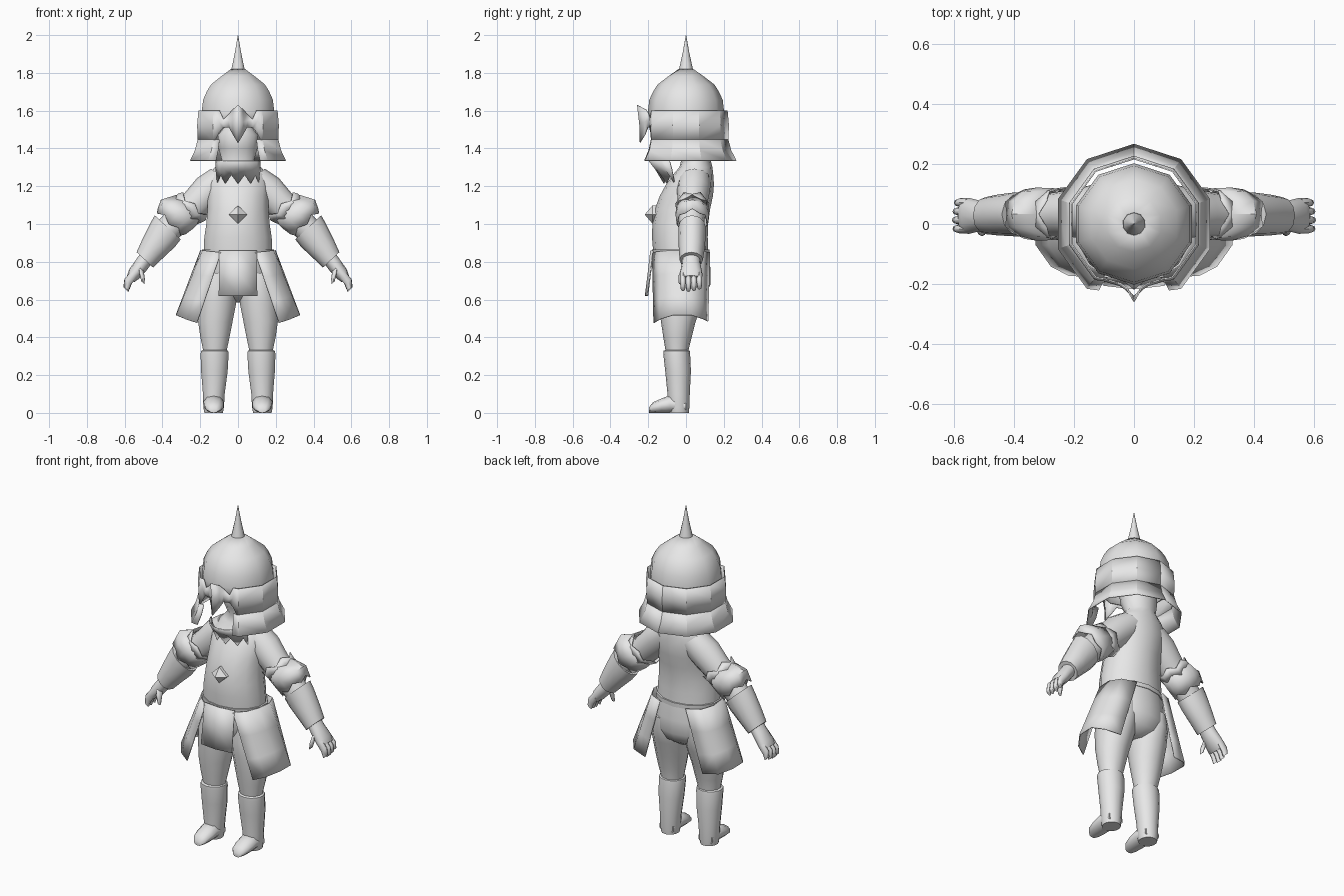
import bpy, bmesh
from math import sin, cos, pi, radians
from mathutils import Vector

cube = bpy.data.objects.get("Cube")
if cube:
    bpy.data.objects.remove(cube)

grey = bpy.data.materials.new("plain grey")
grey.use_nodes = True
grey.diffuse_color = (0.8, 0.8, 0.8, 1)
grey.node_tree.nodes["Principled BSDF"].inputs["Base Color"].default_value = (0.8, 0.8, 0.8, 1)

X, Y, Z = Vector((1, 0, 0)), Vector((0, 1, 0)), Vector((0, 0, 1))


def skin(name, rings, closed=True, caps=True, mirror=False, thick=0, angle=40):
    """Join rows of points into a surface."""
    bm = bmesh.new()
    rows = [[bm.verts.new(p) for p in ring] for ring in rings]
    n = len(rows[0])
    for a, b in zip(rows, rows[1:]):
        for i in range(n if closed else n - 1):
            j = (i + 1) % n
            bm.faces.new((a[i], a[j], b[j], b[i]))
    if closed and caps:
        bm.faces.new(rows[0])
        bm.faces.new(rows[-1])
    bmesh.ops.remove_doubles(bm, verts=bm.verts, dist=0.0005)
    bmesh.ops.recalc_face_normals(bm, faces=bm.faces)
    mesh = bpy.data.meshes.new(name)
    bm.to_mesh(mesh)
    bm.free()
    mesh.materials.append(grey)
    ob = bpy.data.objects.new(name, mesh)
    bpy.context.collection.objects.link(ob)
    bpy.ops.object.select_all(action='DESELECT')
    bpy.context.view_layer.objects.active = ob
    ob.select_set(True)
    bpy.ops.object.shade_smooth_by_angle(angle=radians(angle))
    if thick:
        mod = ob.modifiers.new("thickness", 'SOLIDIFY')
        mod.thickness = thick
        mod.offset = 0
    if mirror:
        ob.modifiers.new("mirror", 'MIRROR')
    return ob


def ring(c, ru, rv, u=X, v=Y, sides=14, zig=None):
    """Ellipse of points; zig pushes every second point along a vector."""
    pts = []
    for i in range(sides):
        t = pi / 2 + 2 * pi * i / sides
        p = Vector(c) + u * ru * cos(t) + v * rv * sin(t)
        pts.append(p + zig if zig and i % 2 else p)
    return pts


def body(name, rows, **kw):
    """Loft of level rings: height, x, half width, front y, back y."""
    return skin(name, [ring((x, (f + b) / 2, z), w, (b - f) / 2)
                       for z, x, w, f, b in rows], **kw)


def polar(phi, r, z):
    """Point on a ten-sided ring; phi in degrees away from the front."""
    off = abs(phi) % 36 - 18
    r *= cos(pi / 10) / cos(radians(off))
    return Vector((r * sin(radians(phi)), -r * cos(radians(phi)), z))


# Helmet dome and spike
dome = [(1.52, .2), (1.59, .2), (1.656, .192), (1.70, .172), (1.737, .148), (1.78, .092), (1.818, .038)]
skin("helmet_dome", [ring((0, 0, z), r, r, sides=10) for z, r in dome], caps=False, thick=.005, angle=60)
spike = [(1.81, .039), (1.85, .03), (1.91, .017), (2.0, .001)]
skin("helmet_spike", [ring((0, 0, z), r, r, sides=10) for z, r in spike])

# Brow band with pointed nose guard and eye arches: angle, low, high, radius
brow = [(0, 1.43, 1.63, .243), (7, 1.475, 1.605, .224), (13, 1.51, 1.585, .217),
        (22, 1.51, 1.555, .218), (28, 1.485, 1.60, .218)]
brow += [(a, 1.445, 1.6, .222) for a in (33, 36, 72, 108, 144, 180)]
low, mid, high = [], [], []
for a, lo, hi, r in brow:
    low.append(polar(a, r, lo))
    mid.append(polar(a, r + .003, lo * .5 + hi * .5))
    high.append(polar(a, r + (.015 if a == 0 else -.004), hi))
skin("helmet_band", [low, mid, high], closed=False, mirror=True, thick=.005, angle=30)

# Neck flare, open at the face
flare = [(28, .97), (36, 1), (72, 1), (108, 1), (144, 1), (180, 1)]
skin("helmet_flare", [[polar(a, r * k, z) for a, k in flare]
                      for z, r in ((1.447, .222), (1.39, .237), (1.335, .265))],
     closed=False, mirror=True, thick=.005, angle=30)

# Ragged chin collar
collar_top, collar_mid, collar_low = [], [], []
for i in range(9):
    t = radians(-70 + 17.5 * i)
    s, c = sin(t), cos(t)
    drop = 0 if i % 2 else .045
    collar_top.append((.125 * s, -.03 - .165 * c, 1.335))
    collar_mid.append((.125 * s, -.03 - .13 * c, 1.29))
    collar_low.append((.115 * s, -.03 - .085 * c, 1.26 - drop))
skin("chin_collar", [collar_top, collar_mid, collar_low], closed=False, thick=.006)

# Torso with neck and head inside the helmet
body("torso", [(.83, 0, .187, -.172, .118), (.93, 0, .183, -.18, .115), (1.0, 0, .172, -.178, .117),
               (1.08, 0, .165, -.165, .128), (1.15, 0, .166, -.138, .143), (1.21, 0, .17, -.105, .148),
               (1.265, 0, .158, -.065, .144), (1.3, 0, .125, -.035, .14), (1.34, 0, .088, -.025, .13),
               (1.40, 0, .105, -.05, .13), (1.47, 0, .11, -.06, .13), (1.53, 0, .06, -.03, .1)], angle=60)

# Chest gem
gem = [ring((0, y, 1.05), w, w * .95, X, Z, sides=4) for y, w in ((-.155, .05), (-.178, .05), (-.217, .002))]
skin("chest_gem", gem, angle=20)

# Pelvis and belt
body("pelvis", [(.86, 0, .186, -.17, .118), (.76, 0, .19, -.165, .13), (.68, 0, .19, -.145, .13),
                (.62, 0, .14, -.10, .10), (.585, 0, .05, -.05, .05)], angle=60)
body("belt", [(.84, 0, .193, -.178, .124), (.865, 0, .195, -.18, .125)])

# Front flap
skin("front_flap", [[(-w, y + .012, z), (0, y, z), (w, y + .012, z)]
                    for w, y, z in ((.1, -.186, .86), (.1, -.2, .74), (.102, -.215, .62))],
     closed=False, thick=.006)

# Hip panels, from waistline to hem
waist = [(.09, -.178, .85), (.15, -.135, .855), (.186, -.07, .86), (.197, .02, .86), (.165, .09, .855), (.085, .125, .85)]
hem = [(.217, -.17, .476), (.275, -.14, .495), (.325, -.07, .517), (.327, .03, .517), (.28, .09, .497), (.19, .115, .485)]
panel = []
for t in (0, .35, .7, 1):
    panel.append([Vector(a).lerp(Vector(b), t) for a, b in zip(waist, hem)])
skin("hip_panel", panel, closed=False, mirror=True, thick=.006)

# Legs, boots and feet
body("leg", [(.74, .105, .09, -.14, .11), (.66, .108, .104, -.15, .11), (.58, .112, .105, -.145, .085),
             (.48, .12, .093, -.132, .05), (.40, .122, .079, -.12, .03), (.34, .122, .066, -.11, .015),
             (.28, .124, .06, -.1, .01)], mirror=True, angle=60)
body("boot", [(.335, .124, .06, -.105, .008), (.328, .124, .074, -.12, .02), (.31, .124, .076, -.12, .022),
              (.22, .125, .072, -.11, .026), (.10, .128, .059, -.098, .02), (.03, .129, .056, -.095, .018),
              (0, .129, .05, -.09, .015)], mirror=True, angle=50)
foot = [(0, .05, .035), (-.085, .056, .047), (-.13, .054, .038), (-.175, .044, .028), (-.197, .024, .014)]
skin("foot", [ring((.129, y, h), w, h, X, Z, sides=10) for y, w, h in foot], mirror=True, angle=50)

# Arms: rings run down and outward
ALONG = Vector((.68, 0, -.73))
ACROSS = Vector((.73, 0, .68))


def limb(name, rows, sides=12, zigs=(), **kw):
    """Loft down the arm: x, y, z, half width, half depth."""
    rings = [ring((x, y, z), w, d, ACROSS, Y, sides, ALONG * dict(zigs).get(i, 0))
             for i, (x, y, z, w, d) in enumerate(rows)]
    return skin(name, rings, mirror=True, **kw)


limb("upper_arm", [(.08, .045, 1.235, .085, .085), (.15, .04, 1.18, .092, .088), (.22, .035, 1.11, .083, .078),
                   (.30, .03, 1.04, .075, .07), (.38, .03, .96, .07, .065)], angle=60)
limb("arm_guard", [(.228, .033, 1.108, .1, .088), (.27, .033, 1.075, .09, .082)],
     zigs=((0, .025), (1, .02)), caps=False, thick=.005)
limb("elbow_guard", [(.27, .033, 1.075, .093, .084), (.325, .033, 1.05, .112, .086), (.366, .033, .998, .098, .08)],
     zigs=((0, -.02), (2, -.022)), caps=False, thick=.005)
limb("forearm_guard", [(.372, .032, .982, .094, .073), (.40, .032, .94, .09, .073), (.455, .03, .865, .073, .068),
                       (.493, .028, .81, .06, .062)])

# Hands
limb("palm", [(.475, .027, .835, .04, .045), (.51, .027, .785, .04, .05), (.55, .027, .735, .036, .06),
              (.568, .027, .71, .026, .058)], angle=60)
for k, name in enumerate(("index_finger", "middle_finger", "ring_finger", "little_finger")):
    y = -.016 + .029 * k
    s = (.95, 1, .95, .85)[k]
    limb(name, [(.55, y, .735, .022, .015), (.55 + .035 * s, y, .735 - .043 * s, .023, .015),
                (.55 + .044 * s, y, .735 - .082 * s, .018, .012)], sides=8, angle=60)
limb("thumb", [(.515, -.005, .765, .022, .02), (.508, -.022, .725, .02, .018),
               (.503, -.028, .688, .012, .011)], sides=8, angle=60)
